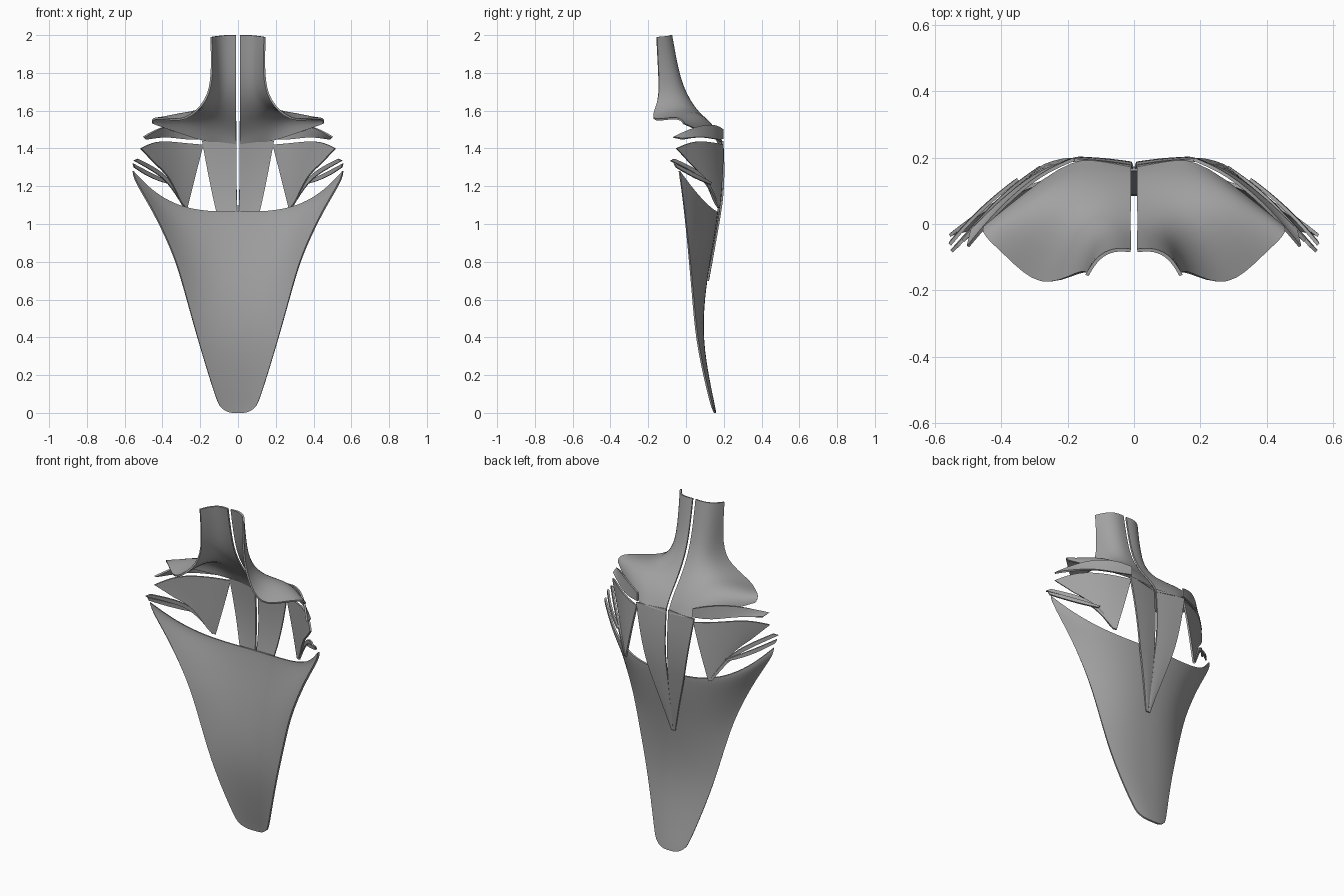
import bpy

cube = bpy.data.objects.get("Cube")
if cube:
    bpy.data.objects.remove(cube, do_unlink=True)

grey = bpy.data.materials.new("plain_grey")
grey.use_nodes = True
grey.diffuse_color = (0.36, 0.36, 0.36, 1)
bsdf = next(n for n in grey.node_tree.nodes if n.type == 'BSDF_PRINCIPLED')
bsdf.inputs["Base Color"].default_value = (0.36, 0.36, 0.36, 1)
bsdf.inputs["Roughness"].default_value = 0.6


def sheet(name, rows, thick=0.01, weld=False, levels=2):
    """Smooth thin shell through rows of points, mirrored left to right."""
    n = len(rows[0])
    verts = [p for row in rows for p in row]
    faces = [(r * n + c, r * n + c + 1, (r + 1) * n + c + 1, (r + 1) * n + c)
             for r in range(len(rows) - 1) for c in range(n - 1)]
    mesh = bpy.data.meshes.new(name)
    mesh.from_pydata(verts, [], faces)
    mesh.materials.append(grey)
    obj = bpy.data.objects.new(name, mesh)
    bpy.context.collection.objects.link(obj)
    mirror = obj.modifiers.new("mirror", 'MIRROR')
    mirror.use_mirror_merge = weld
    sub = obj.modifiers.new("smooth", 'SUBSURF')
    sub.levels = sub.render_levels = levels
    sub.boundary_smooth = 'PRESERVE_CORNERS'
    solid = obj.modifiers.new("thickness", 'SOLIDIFY')
    solid.thickness = thick
    solid.offset = 0
    bpy.ops.object.select_all(action='DESELECT')
    obj.select_set(True)
    bpy.context.view_layer.objects.active = obj
    bpy.ops.object.convert(target='MESH')
    bpy.ops.object.shade_smooth_by_angle(angle=0.7)
    return obj


def back_depth(x):
    """Depth of the rounded back at a given half width."""
    return 0.195 - 1.05 * max(0, x - 0.2) ** 1.5


def blade(name, upper, lower, sweep_up, sweep_low):
    """Side plate between two edges, sweeping forward to its outer tip."""
    rows = []
    for t in (0, 0.33, 0.67, 1):
        row = []
        for i, (a, b) in enumerate(zip(upper, lower)):
            x = a[0] + (b[0] - a[0]) * t
            z = a[1] + (b[1] - a[1]) * t
            sweep = (sweep_up + (sweep_low - sweep_up) * t) * (i / (len(upper) - 1)) ** 1.5
            row.append((x, back_depth(x) - sweep, z))
        rows.append(row)
    return sheet(name, rows)


# Collar flowing into the shoulder caps
sheet("collar_and_shoulders", [
    [(.01, -.08, 2), (.06, -.075, 2), (.11, -.1, 1.995), (.142, -.155, 1.99)],
    [(.01, -.045, 1.8), (.06, -.04, 1.8), (.11, -.07, 1.8), (.135, -.145, 1.79)],
    [(.01, .0, 1.68), (.07, .0, 1.68), (.12, -.04, 1.68), (.16, -.14, 1.65)],
    [(.01, .06, 1.59), (.1, .06, 1.6), (.2, -.01, 1.61), (.28, -.2, 1.54)],
    [(.01, .11, 1.53), (.12, .12, 1.55), (.27, .04, 1.61), (.39, -.09, 1.56)],
    [(.01, .155, 1.47), (.13, .165, 1.49), (.3, .11, 1.57), (.46, -.03, 1.56)],
    [(.01, .175, 1.42), (.1, .19, 1.43), (.2, .195, 1.44), (.45, -.01, 1.53)],
])

# Split spine strip running down behind the tail
spine = [(1.44, .19, .172, .193), (1.3, .165, .185, .2), (1.15, .135, .182, .195),
         (1.04, .11, .168, .178), (.88, .06, .146, .15), (.7, .012, .115, .115)]
sheet("spine_strip", [
    [(.008 if z > 1.1 else .001, yc, z), (w * .5, (yc + yo) / 2 + .003, z), (w, yo, z)]
    for z, w, yc, yo in spine])

# Layered side plates
blade("upper_side_plate",
      [(.18, 1.50), (.28, 1.53), (.40, 1.52), (.50, 1.46)],
      [(.18, 1.45), (.28, 1.445), (.38, 1.465), (.49, 1.45)], .09, .05)
blade("broad_side_plate",
      [(.185, 1.42), (.30, 1.43), (.43, 1.445), (.515, 1.40)],
      [(.27, 1.085), (.30, 1.10), (.36, 1.25), (.44, 1.32)], .06, .05)
blade("slim_side_plate",
      [(.28, 1.10), (.36, 1.24), (.44, 1.30), (.53, 1.345)],
      [(.285, 1.085), (.37, 1.225), (.45, 1.28), (.55, 1.335)], .06, .06)
blade("lower_side_plate",
      [(.35, 1.22), (.42, 1.25), (.50, 1.29), (.555, 1.32)],
      [(.36, 1.21), (.43, 1.23), (.50, 1.265), (.55, 1.30)], .035, .03)

# Long tail: edge x, edge y, edge z, centre y, centre z for each row
tail = [(.555, -.035, 1.28, .165, 1.065), (.552, -.03, 1.24, .163, 1.04),
        (.46, -.01, 1.09, .15, .95), (.39, .005, .95, .132, .85),
        (.325, .02, .8, .113, .74), (.27, .038, .6, .09, .57),
        (.215, .055, .4, .086, .38), (.155, .095, .2, .118, .18),
        (.11, .13, .06, .15, .03), (.095, .138, .035, .155, 0)]
steps = [i / 8 for i in range(9)]
sheet("tail", [
    [(xe * u, yc + (ye - yc) * u ** 2.4, zc + (ze - zc) * u ** 3.2) for u in steps]
    for xe, ye, ze, yc, zc in tail], weld=True)
